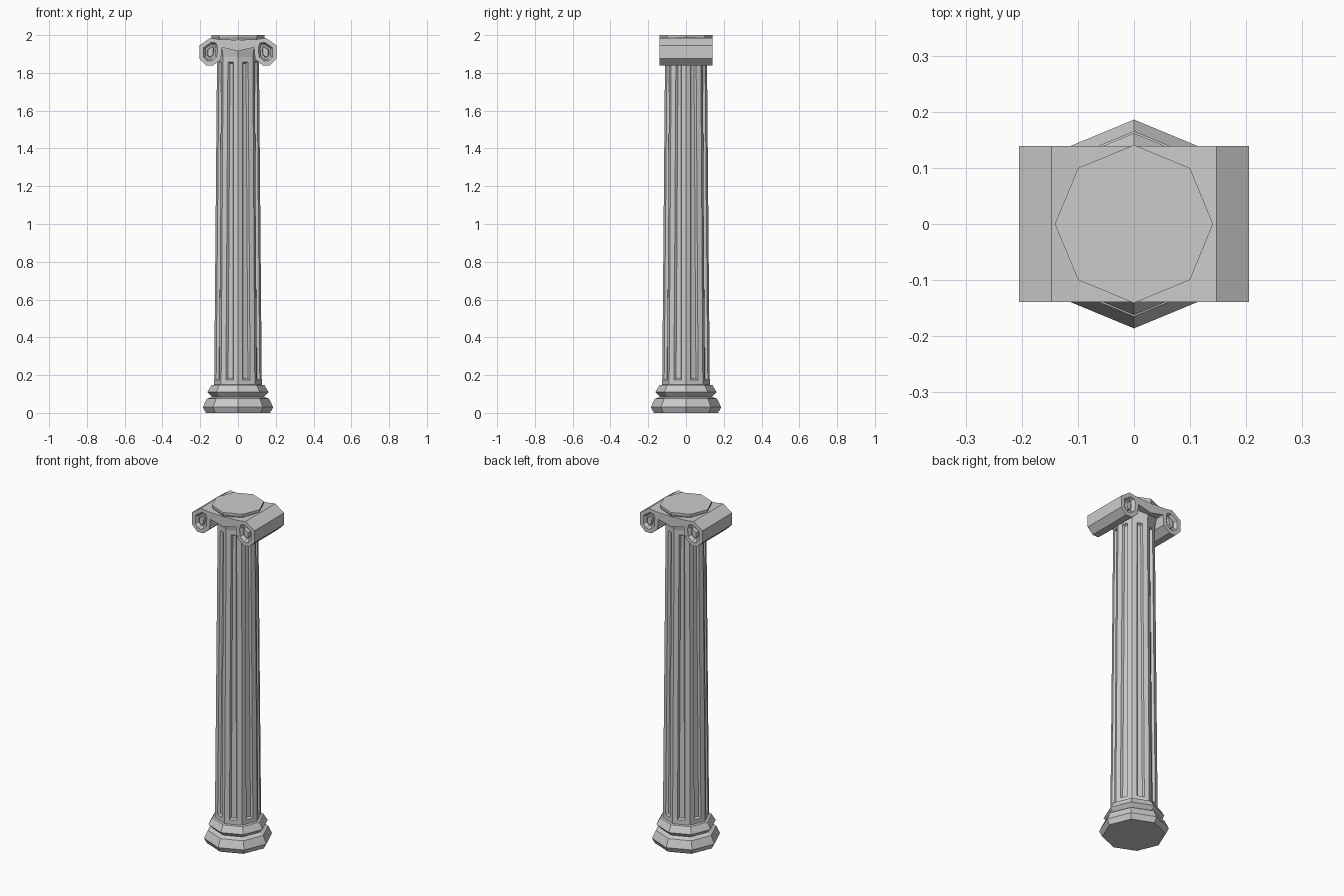
import bpy
import bmesh
from math import cos, sin, pi

cube = bpy.data.objects.get("Cube")
if cube:
    bpy.data.objects.remove(cube)

stone = bpy.data.materials.new("grey stone")
stone.use_nodes = True
GREY = (0.6, 0.6, 0.6, 1)
stone.diffuse_color = GREY
stone.node_tree.nodes["Principled BSDF"].inputs["Base Color"].default_value = GREY


def finish(bm, name):
    mesh = bpy.data.meshes.new(name)
    bm.to_mesh(mesh)
    bm.free()
    mesh.materials.append(stone)
    obj = bpy.data.objects.new(name, mesh)
    bpy.context.collection.objects.link(obj)
    return obj


def octagon_stack(profile):
    """Eight-sided solid from (radius, height) rings, corners on the axes."""
    bm = bmesh.new()
    rings = [[bm.verts.new((r * cos(i * pi / 4), r * sin(i * pi / 4), z))
              for i in range(8)] for r, z in profile]
    for low, high in zip(rings, rings[1:]):
        for i in range(8):
            j = (i + 1) % 8
            bm.faces.new((low[i], low[j], high[j], high[i]))
    bm.faces.new(rings[0][::-1])
    bm.faces.new(rings[-1])
    bm.normal_update()
    return bm


def prism(points, half_depth):
    """Extrude an (x, z) outline through the depth of the capital."""
    bm = bmesh.new()
    front = [bm.verts.new((x, -half_depth, z)) for x, z in points]
    back = [bm.verts.new((x, half_depth, z)) for x, z in points]
    bm.faces.new(front)
    bm.faces.new(back[::-1])
    for i in range(len(points)):
        j = (i + 1) % len(points)
        bm.faces.new((front[i], back[i], back[j], front[j]))
    bmesh.ops.recalc_face_normals(bm, faces=bm.faces[:])
    bm.normal_update()
    return bm


def inset(bm, faces, width, depth=0):
    bmesh.ops.inset_individual(bm, faces=faces, thickness=width, depth=depth,
                               use_even_offset=True)
    bm.normal_update()


# Moulded base
finish(octagon_stack([(0.17, 0), (0.186, 0.03), (0.165, 0.075), (0.137, 0.085),
                      (0.162, 0.11), (0.14, 0.147), (0.12, 0.15)]), "base")

# Tapered shaft with one sunken flute per side
bm = octagon_stack([(0.126, 0.148), (0.111, 1.885)])
sides = [f for f in bm.faces if len(f.verts) == 4]
inset(bm, sides, 0.027)
inset(bm, sides, 0.007, -0.013)
finish(bm, "fluted_shaft")

# Collar between shaft and capital
finish(octagon_stack([(0.111, 1.885), (0.122, 1.94)]), "collar")

# Scroll blocks with a sunken eye at both ends
HALF_DEPTH = 0.139
SCROLL = [(0.147, 1.985), (0.205, 1.945), (0.205, 1.875), (0.17, 1.84),
          (0.13, 1.84), (0.09, 1.875), (0.085, 1.935), (0.1, 1.978)]
for side, name in ((1, "left_scroll"), (-1, "right_scroll")):
    bm = prism([(side * x, z) for x, z in SCROLL], HALF_DEPTH)
    ends = [f for f in bm.faces if len(f.verts) == 8]
    inset(bm, ends, 0.022)
    inset(bm, ends, 0.01, -0.02)
    inset(bm, ends, 0.009)
    inset(bm, ends, 0.004, 0.014)
    finish(bm, name)

# Beam joining the scrolls
finish(prism([(0.1, 1.978), (0.085, 1.935), (0, 1.915), (-0.085, 1.935),
              (-0.1, 1.978), (0, 1.974)], HALF_DEPTH), "capital_beam")

# Top slab
finish(octagon_stack([(0.132, 1.97), (0.141, 1.99), (0.141, 2.0)]), "top_slab")
